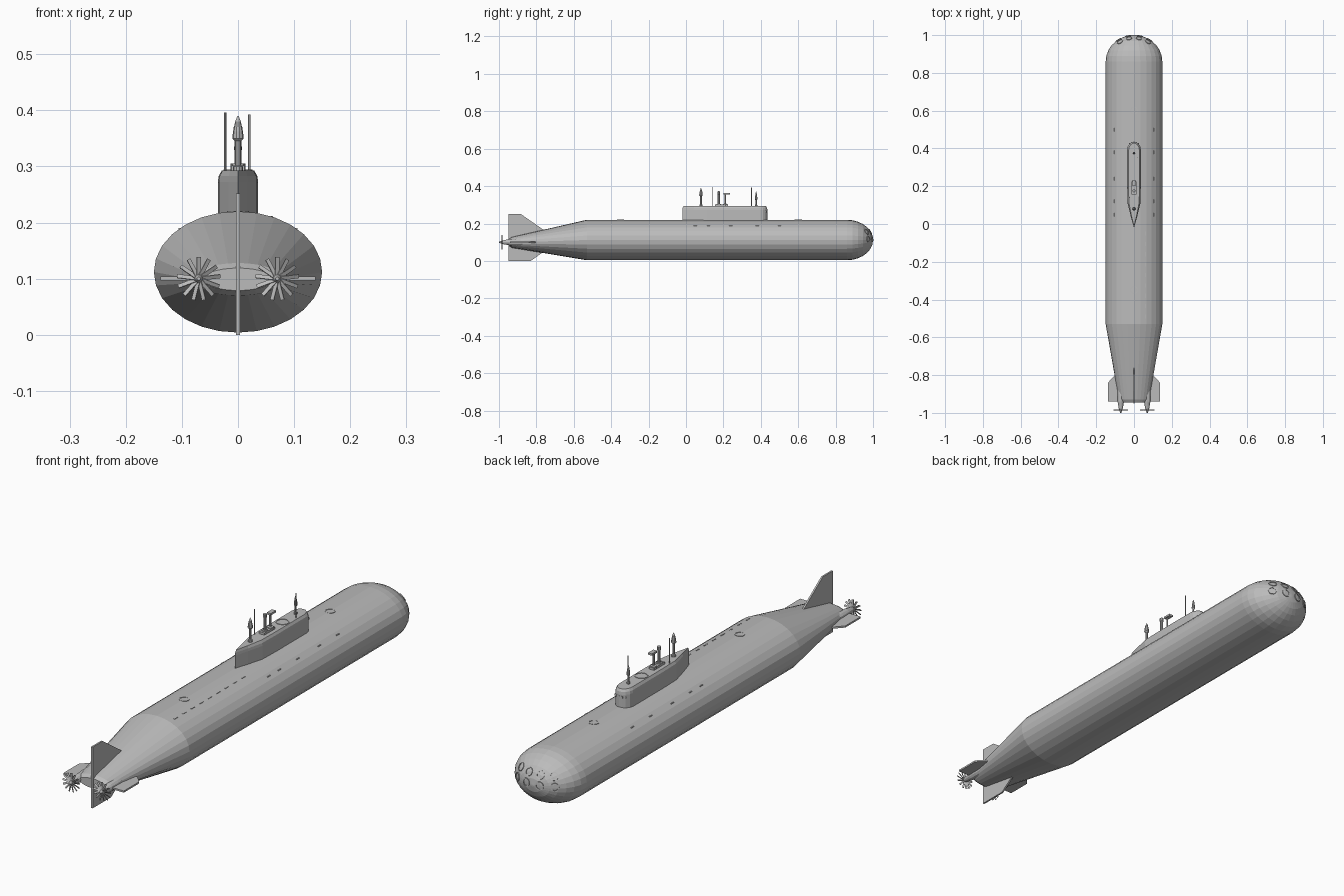
import bpy, bmesh, math
from mathutils import Vector, Matrix

cube = bpy.data.objects.get("Cube")
if cube:
    bpy.data.objects.remove(cube)

grey = bpy.data.materials.new("hull_grey")
grey.use_nodes = True
grey.diffuse_color = (0.5, 0.5, 0.5, 1)
grey.node_tree.nodes["Principled BSDF"].inputs["Base Color"].default_value = (0.5, 0.5, 0.5, 1)


def finish(name, bm):
    bmesh.ops.recalc_face_normals(bm, faces=bm.faces)
    mesh = bpy.data.meshes.new(name)
    bm.to_mesh(mesh)
    bm.free()
    mesh.materials.append(grey)
    obj = bpy.data.objects.new(name, mesh)
    bpy.context.scene.collection.objects.link(obj)
    return obj


def loft(name, rings):
    """Skin a list of equal-length point rings and cap both ends."""
    bm = bmesh.new()
    rows = [[bm.verts.new(p) for p in ring] for ring in rings]
    n = len(rows[0])
    for a, b in zip(rows, rows[1:]):
        for i in range(n):
            j = (i + 1) % n
            bm.faces.new((a[i], a[j], b[j], b[i]))
    bm.faces.new(rows[0])
    bm.faces.new(rows[-1])
    return finish(name, bm)


def ellipse(y, rx, rz, zc, x=0.0, n=28):
    return [(x + rx * math.cos(t), y, zc + rz * math.sin(t))
            for t in (2 * math.pi * i / n for i in range(n))]


def turned(name, x, y, profile, n=10):
    """Upright turned part from (radius, z) pairs."""
    return loft(name, [[(x + r * math.cos(2 * math.pi * i / n),
                         y + r * math.sin(2 * math.pi * i / n), z) for i in range(n)]
                       for r, z in profile])


def plate(name, outline, thickness, flat=False, x=0.0, z=0.0):
    """Extruded outline: (y, z) pairs for a fin, (x, y) pairs for a flat plane."""
    h = thickness / 2
    if flat:
        return loft(name, [[(a, b, z + s) for a, b in outline] for s in (-h, h)])
    return loft(name, [[(x + s, a, b) for a, b in outline] for s in (-h, h)])


def box(name, centre, size):
    bm = bmesh.new()
    bmesh.ops.create_cube(bm, size=1, matrix=Matrix.Translation(centre) @ Matrix.Diagonal((*size, 1)))
    return finish(name, bm)


# Hull: tapered stern, straight middle, rounded bow
RX, RZ, ZC, BOW = 0.15, 0.108, 0.112, 0.86
rings = [ellipse(-0.945, 0.062, 0.02, 0.099), ellipse(-0.93, 0.08, 0.029, 0.099),
         ellipse(-0.53, RX, RZ, ZC)]
for k in range(8):
    a = math.radians(12.6 * k)
    rings.append(ellipse(BOW + 0.14 * math.sin(a), RX * math.cos(a), RZ * math.cos(a), ZC))
loft("hull", rings)


def hull_frame(p, normal):
    return Matrix.Translation(p) @ normal.to_track_quat("Z", "Y").to_matrix().to_4x4()


def ring_seam(name, matrix, radius, width=0.002, n=14):
    """Thin raised ring laid on a surface."""
    section = [(radius - width, -0.003), (radius + width, -0.003),
               (radius + width, 0.001), (radius - width, 0.001)]
    bm = bmesh.new()
    rows = [[bm.verts.new(matrix @ Vector((r * math.cos(t), r * math.sin(t), h)))
             for r, h in section] for t in (2 * math.pi * i / n for i in range(n))]
    for i in range(n):
        a, b = rows[i], rows[(i + 1) % n]
        for j in range(4):
            k = (j + 1) % 4
            bm.faces.new((a[j], a[k], b[k], b[j]))
    return finish(name, bm)


# Torpedo tube doors on the bow
for row, z, columns in (("upper", 0.045, (-0.075, -0.026, 0.026, 0.075)),
                        ("lower", 0.005, (-0.085, -0.03, 0.03, 0.085))):
    for i, x in enumerate(columns):
        dy = 0.14 * math.sqrt(1 - (x / RX) ** 2 - (z / RZ) ** 2)
        normal = Vector((x / RX ** 2, dy / 0.14 ** 2, z / RZ ** 2)).normalized()
        ring_seam(f"{row}_tube_door_{i + 1}", hull_frame(Vector((x, BOW + dy, ZC + z)), normal), 0.015)

# Small vents along the deck and flanks
for i in range(9):
    box(f"deck_vent_{i + 1}", (0.06, -0.05 - 0.055 * i, 0.2105), (0.004, 0.022, 0.003))
for side, s in (("left", 1), ("right", -1)):
    for i, y in enumerate((0.05, 0.12, 0.24, 0.38, 0.5)):
        box(f"{side}_flank_vent_{i + 1}", (s * 0.104, y, 0.188), (0.004, 0.018, 0.004))
for i, y in enumerate((-0.35, 0.6)):
    ring_seam(f"deck_hatch_{i + 1}", Matrix.Translation((0, y, 0.2195)), 0.018)

# Sail: pointed aft, round forward, with a chamfered roof
half = [(0.0, -0.02), (0.017, 0.04), (0.034, 0.11), (0.036, 0.2), (0.036, 0.395)]
half += [(0.036 * math.cos(a), 0.395 + 0.04 * math.sin(a))
         for a in (math.radians(d) for d in (25, 50, 72))]
outline = half + [(0.0, 0.435)] + [(-x, y) for x, y in reversed(half[1:])]


def sail_ring(scale, z):
    return [(x * scale, 0.21 + (y - 0.21) * (1 - (1 - scale) * 0.15), z) for x, y in outline]


loft("sail", [sail_ring(1, 0.19), sail_ring(1, 0.272), sail_ring(0.96, 0.283), sail_ring(0.8, 0.293)])
ring_seam("sail_hatch", Matrix.Translation((0, 0.29, 0.294)), 0.024, n=20)
for i in range(5):
    x = (i - 2) * 0.011
    y = 0.394 + 0.04 * math.sqrt(1 - (x / 0.036) ** 2)
    box(f"sail_window_{i + 1}", (x, y, 0.262), (0.007, 0.004, 0.008))

# Masts on the sail
BASE = 0.285
pointed = [(0.009, BASE), (0.009, 0.3), (0.005, 0.302), (0.005, 0.345), (0.010, 0.35),
           (0.009, 0.362), (0.005, 0.38), (0.001, 0.39)]
turned("aft_sensor_mast", 0, 0.08, pointed)
turned("forward_sensor_mast", 0, 0.375, [(r * 0.7, z if z < 0.31 else z - 0.02) for r, z in pointed])
for name, x, y, top in (("right_whip_aerial", -0.023, 0.14, 0.396), ("left_whip_aerial", 0.02, 0.35, 0.393)):
    turned(name, x, y, [(0.0022, BASE), (0.0022, top)], 6)
turned("periscope", 0, 0.175, [(0.012, BASE), (0.012, 0.305), (0.006, 0.305), (0.006, 0.355),
                               (0.008, 0.357), (0.008, 0.37), (0.003, 0.373)])
turned("radar_mast", 0, 0.21, [(0.013, BASE), (0.013, 0.305), (0.004, 0.306), (0.004, 0.358)])
box("radar_head", (0, 0.217, 0.36), (0.018, 0.034, 0.008))
box("mast_step", (0, 0.19, 0.294), (0.024, 0.07, 0.016))

# Rudders and stern planes
plate("upper_rudder", [(-0.95, 0.1), (-0.95, 0.252), (-0.885, 0.252), (-0.76, 0.165), (-0.76, 0.1)], 0.007)
plate("lower_rudder", [(-0.95, 0.1), (-0.95, 0.0), (-0.83, 0.0), (-0.76, 0.05), (-0.76, 0.1)], 0.007)
for side, s in (("left", 1), ("right", -1)):
    plate(f"{side}_stern_plane", [(s * x, y) for x, y in
          ((0.05, -0.94), (0.138, -0.94), (0.138, -0.84), (0.11, -0.81), (0.05, -0.78))],
          0.007, flat=True, z=0.1)

    # Shaft fairing and propeller
    px, pz = s * 0.07, 0.1
    loft(f"{side}_shaft_fairing", [ellipse(y, r, r, pz, px, 12) for y, r in
         ((-0.56, 0.012), (-0.75, 0.018), (-0.9, 0.019), (-0.94, 0.017), (-0.975, 0.011), (-1.0, 0.003))])
    bm = bmesh.new()
    for i in range(13):
        turn = Matrix.Translation((px, -0.985, pz)) @ Matrix.Rotation(2 * math.pi * i / 13, 4, "Y")
        pitch = Matrix.Rotation(math.radians(30), 4, "Z")
        bmesh.ops.create_cube(bm, size=1, matrix=turn @ Matrix.Translation((0, 0, 0.022)) @ pitch
                              @ Matrix.Diagonal((0.0075, 0.002, 0.034, 1)))
    finish(f"{side}_propeller", bm)
